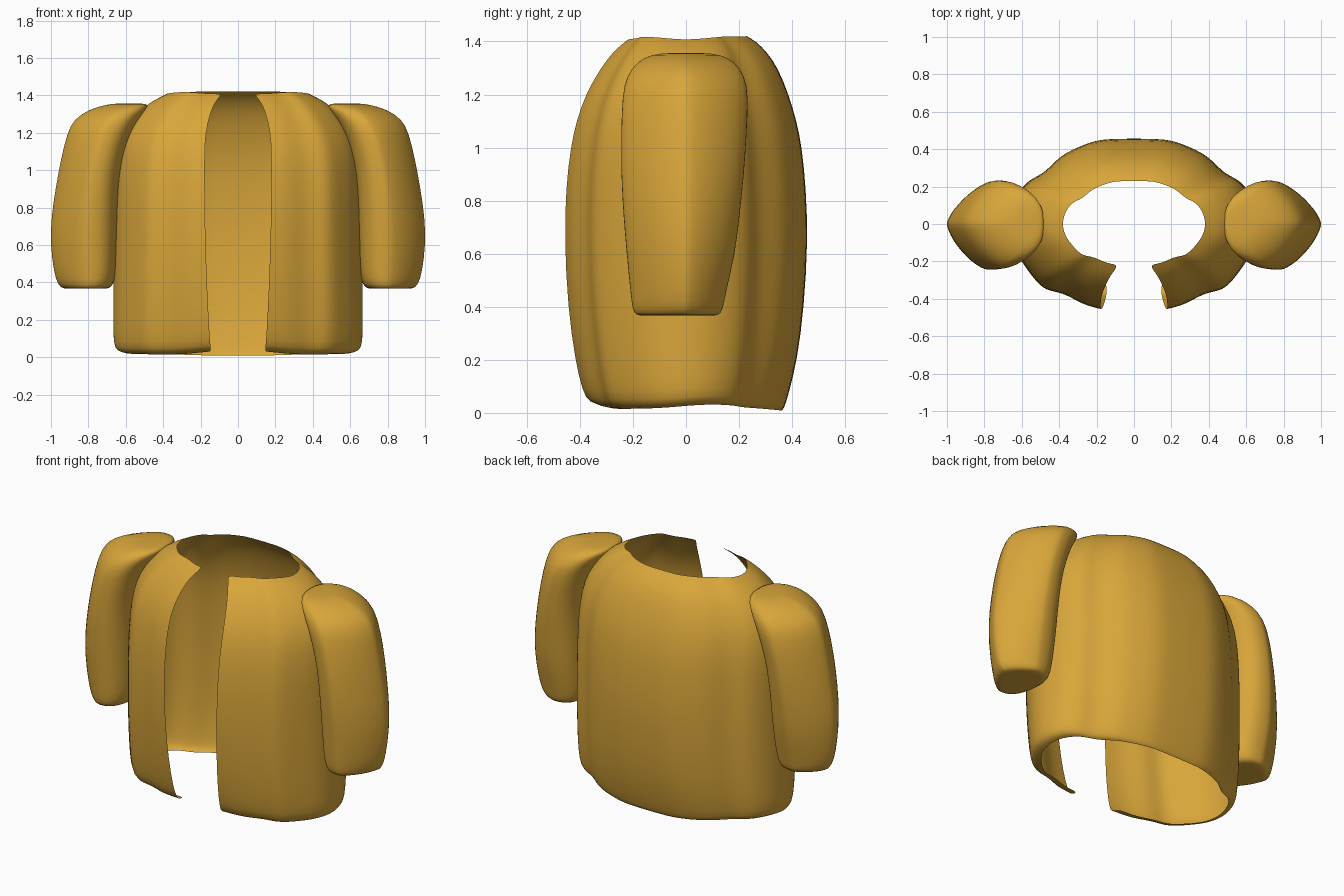
import bpy, bmesh
from math import sin, cos, asin, pi, copysign, exp

cube = bpy.data.objects.get("Cube")
if cube:
    bpy.data.objects.remove(cube, do_unlink=True)

GOLD = (0.69, 0.38, 0.042, 1)
gold = bpy.data.materials.new("golden cloth")
gold.use_nodes = True
gold.diffuse_color = GOLD
shader = gold.node_tree.nodes["Principled BSDF"]
shader.inputs["Base Color"].default_value = GOLD
shader.inputs["Roughness"].default_value = 0.8


def loft(name, rings, closed):
    """Skin a stack of point rings; closed rings are capped at both ends."""
    bm = bmesh.new()
    rows = [[bm.verts.new(p) for p in ring] for ring in rings]
    n = len(rows[0])
    for low, high in zip(rows, rows[1:]):
        for j in range(n if closed else n - 1):
            k = (j + 1) % n
            bm.faces.new((low[j], low[k], high[k], high[j]))
    if closed:
        bm.faces.new(rows[0])
        bm.faces.new(rows[-1])
        bmesh.ops.recalc_face_normals(bm, faces=bm.faces)
    for f in bm.faces:
        f.smooth = True
    mesh = bpy.data.meshes.new(name)
    bm.to_mesh(mesh)
    bm.free()
    mesh.materials.append(gold)
    obj = bpy.data.objects.new(name, mesh)
    bpy.context.collection.objects.link(obj)
    sub = obj.modifiers.new("smooth", 'SUBSURF')
    sub.levels = sub.render_levels = 1
    return obj


# Jacket body: height, half width, front depth, back depth, half opening
BODY = [
    (0.015, 0.61, 0.32, 0.36, 0.145), (0.023, 0.65, 0.375, 0.37, 0.145),
    (0.07, 0.667, 0.40, 0.385, 0.15), (0.2, 0.668, 0.43, 0.42, 0.157),
    (0.4, 0.667, 0.46, 0.445, 0.167), (0.65, 0.662, 0.475, 0.46, 0.175),
    (0.85, 0.66, 0.47, 0.452, 0.178), (1.0, 0.653, 0.452, 0.437, 0.178),
    (1.1, 0.64, 0.43, 0.417, 0.178), (1.2, 0.61, 0.395, 0.387, 0.173),
    (1.3, 0.54, 0.335, 0.347, 0.15), (1.36, 0.475, 0.285, 0.305, 0.125),
    (1.4, 0.42, 0.25, 0.265, 0.1), (1.42, 0.38, 0.225, 0.23, 0.09),
]


def bump(u, centre, width):
    return exp(-((u - centre) / width) ** 2)


def body_ring(z, half, front, back, gap, columns=72):
    start = asin(gap / half)
    ring = []
    for j in range(columns + 1):
        a = start + (2 * pi - 2 * start) * j / columns
        c, s = cos(a), sin(a)
        u = abs(s)
        # folds: a full corner on the chest, a hollow behind each arm
        if c > 0:
            depth = front * (1 - 0.04 * bump(u, 0.55, 0.1) + 0.07 * bump(u, 0.75, 0.09))
        else:
            depth = back * (1 + 0.025 * bump(u, 0.3, 0.14) - 0.12 * bump(u, 0.74, 0.11))
        # the hem rises at the opening and sides and dips at the back centre
        rise = 0.018 * bump(c, -0.3, 0.5) - 0.01 * max(0, -c) ** 3 + 0.018 * bump(c, 1, 0.08)
        hem = max(0, 1 - z / 0.2) * rise
        neck = -0.012 * (bump(c, 0, 0.5) + bump(c, 1, 0.2)) if z > 1.38 else 0
        ring.append((half * s, -depth * c, z + hem + neck))
    return ring


loft("jacket_body", [body_ring(*r) for r in BODY], False)

# Sleeves: height, inner x, outer x, front y, back y
SLEEVE = [
    (0.368, 0.73, 0.89, -0.14, 0.08), (0.364, 0.69, 0.94, -0.19, 0.125),
    (0.39, 0.665, 0.965, -0.203, 0.14), (0.45, 0.65, 0.985, -0.21, 0.15),
    (0.6, 0.645, 1.005, -0.225, 0.187), (0.75, 0.64, 1.0, -0.238, 0.204),
    (0.9, 0.635, 0.977, -0.246, 0.22), (1.05, 0.615, 0.95, -0.246, 0.23),
    (1.2, 0.565, 0.915, -0.242, 0.237), (1.27, 0.525, 0.88, -0.225, 0.223),
    (1.325, 0.485, 0.8, -0.185, 0.185), (1.352, 0.475, 0.7, -0.13, 0.13),
    (1.357, 0.52, 0.64, -0.06, 0.06),
]


def sleeve_ring(side, z, inner, outer, front, back, columns=32):
    mid = inner * 0.55 + outer * 0.45
    ring = []
    for j in range(columns):
        a = 2 * pi * j / columns
        c, s = cos(a), sin(a)
        # pointed on the outside, boxier against the body
        power = 1.4 if c > 0 else 0.8
        x = mid + copysign(abs(c) ** power, c) * (outer - mid if c > 0 else mid - inner)
        y = copysign(abs(s) ** power, s) * (back if s > 0 else -front)
        ring.append((side * x, y, z))
    return ring


for name, side in (("left_sleeve", 1), ("right_sleeve", -1)):
    loft(name, [sleeve_ring(side, *r) for r in SLEEVE], True)
